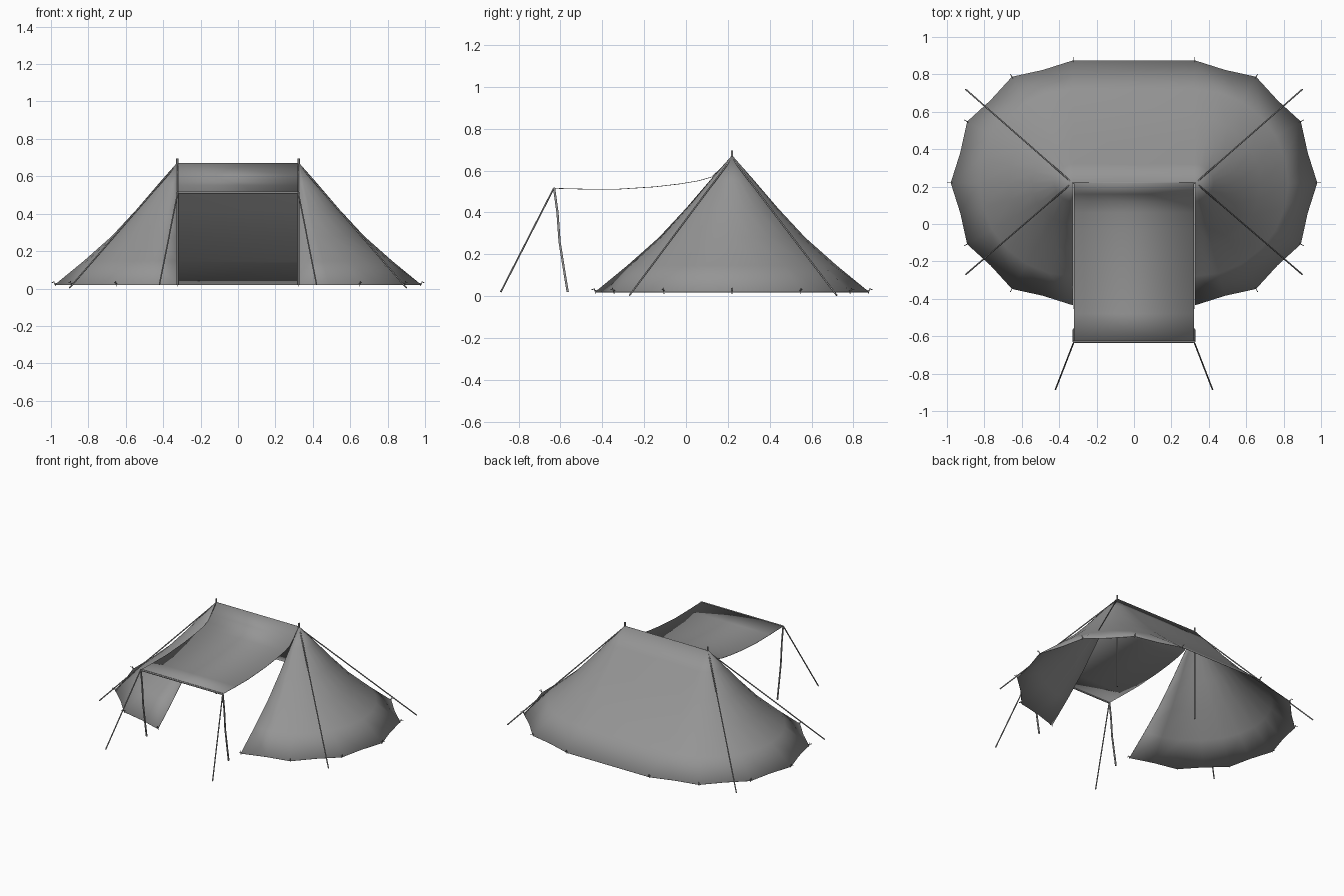
import bpy
from math import radians, cos, sin
from mathutils import Vector

cube = bpy.data.objects.get("Cube")
if cube:
    bpy.data.objects.remove(cube, do_unlink=True)

grey = bpy.data.materials.new("canvas_grey")
grey.use_nodes = True
grey.diffuse_color = (0.3, 0.3, 0.3, 1)
grey.node_tree.nodes["Principled BSDF"].inputs["Base Color"].default_value = (0.3, 0.3, 0.3, 1)

HALF, RIDGE_Y, RIDGE_Z = 0.325, 0.22, 0.67
SIDES = (-1, 1)


def select_only(ob):
    bpy.ops.object.select_all(action='DESELECT')
    ob.select_set(True)
    bpy.context.view_layer.objects.active = ob


def cloth(name, columns):
    """Thin sheet lofted through columns of points."""
    rows = len(columns[0])
    verts = [p for col in columns for p in col]
    faces = []
    for c in range(len(columns) - 1):
        for r in range(rows - 1):
            a, b = c * rows + r, (c + 1) * rows + r
            faces.append((a, a + 1, b + 1, b))
    me = bpy.data.meshes.new(name)
    me.from_pydata(verts, [], faces)
    me.materials.append(grey)
    ob = bpy.data.objects.new(name, me)
    bpy.context.collection.objects.link(ob)
    select_only(ob)
    bpy.ops.object.shade_smooth_by_angle(angle=radians(40))
    thick = ob.modifiers.new("thickness", 'SOLIDIFY')
    thick.thickness = 0.003
    thick.offset = -1
    return ob


def tube(name, radius, *paths):
    """Round bars along one or more polylines."""
    cu = bpy.data.curves.new(name, 'CURVE')
    cu.dimensions = '3D'
    cu.bevel_depth = radius
    cu.bevel_resolution = 1
    cu.use_fill_caps = True
    for path in paths:
        sp = cu.splines.new('POLY')
        sp.points.add(len(path) - 1)
        for pt, co in zip(sp.points, path):
            pt.co = (*co, 1)
    cu.materials.append(grey)
    ob = bpy.data.objects.new(name, cu)
    bpy.context.collection.objects.link(ob)
    select_only(ob)
    bpy.ops.object.convert(target='MESH')
    return bpy.context.view_layer.objects.active


def around(side, angle, r, z):
    a = radians(angle)
    return Vector((side * HALF + r * cos(a), RIDGE_Y + r * sin(a), z))


# Canvas shell: two scalloped half cones joined by the back wall
columns = []
for side, start in ((1, -90), (-1, 90)):
    for i in range(13):
        angle = start + 15 * i
        hem = 0.655 if i % 2 == 0 else 0.625
        profile = ((0.003, RIDGE_Z), (0.1, 0.56), (0.22, 0.42),
                   (0.35, 0.28), (0.5, 0.147), (hem, 0.02))
        columns.append([around(side, angle, r, z) for r, z in profile])
cloth("tent_canvas", columns)

# Raised door forming the awning
sag = ((0.22, 0.67), (0.16, 0.606), (0.12, 0.57), (0.06, 0.553), (-0.03, 0.538),
       (-0.15, 0.524), (-0.34, 0.512), (-0.48, 0.513), (-0.63, 0.517))
cloth("awning", [[(s * 0.322, y, z) for y, z in sag] for s in SIDES])

# Ridge beam and front awning bar
tube("ridge_beam", 0.006, [(s * HALF, RIDGE_Y, RIDGE_Z - 0.009) for s in SIDES])
tube("awning_bar", 0.006, [(s * 0.322, -0.63, 0.514) for s in SIDES])

for s, label in ((-1, "right"), (1, "left")):
    # Main upright and bent awning pole
    tube(label + "_tent_pole", 0.006,
         [(s * HALF, RIDGE_Y, 0.02), (s * HALF, RIDGE_Y, 0.695)])
    bend = ((-0.63, 0.517), (-0.614, 0.4), (-0.604, 0.26), (-0.58, 0.11), (-0.565, 0.02))
    tube(label + "_awning_pole", 0.006, [(s * 0.322, y, z) for y, z in bend])

    # Guy ropes
    top = (s * 0.33, RIDGE_Y, 0.66)
    tube(label + "_guy_ropes", 0.004,
         [top, (s * 0.9, 0.72, 0.004)], [top, (s * 0.9, -0.27, 0.004)])
    tube(label + "_awning_rope", 0.004,
         [(s * 0.322, -0.632, 0.515), (s * 0.42, -0.885, 0.02)])

    # Hooked pegs at the hem corners
    pegs = []
    for i in range(7):
        angle = (-90 if s > 0 else 90) + 30 * i
        pegs.append([around(s, angle, 0.65, 0.012), around(s, angle, 0.66, 0.04)])
        pegs.append([around(s, angle, 0.645, 0.026), around(s, angle, 0.673, 0.034)])
    tube(label + "_pegs", 0.002, *pegs)
